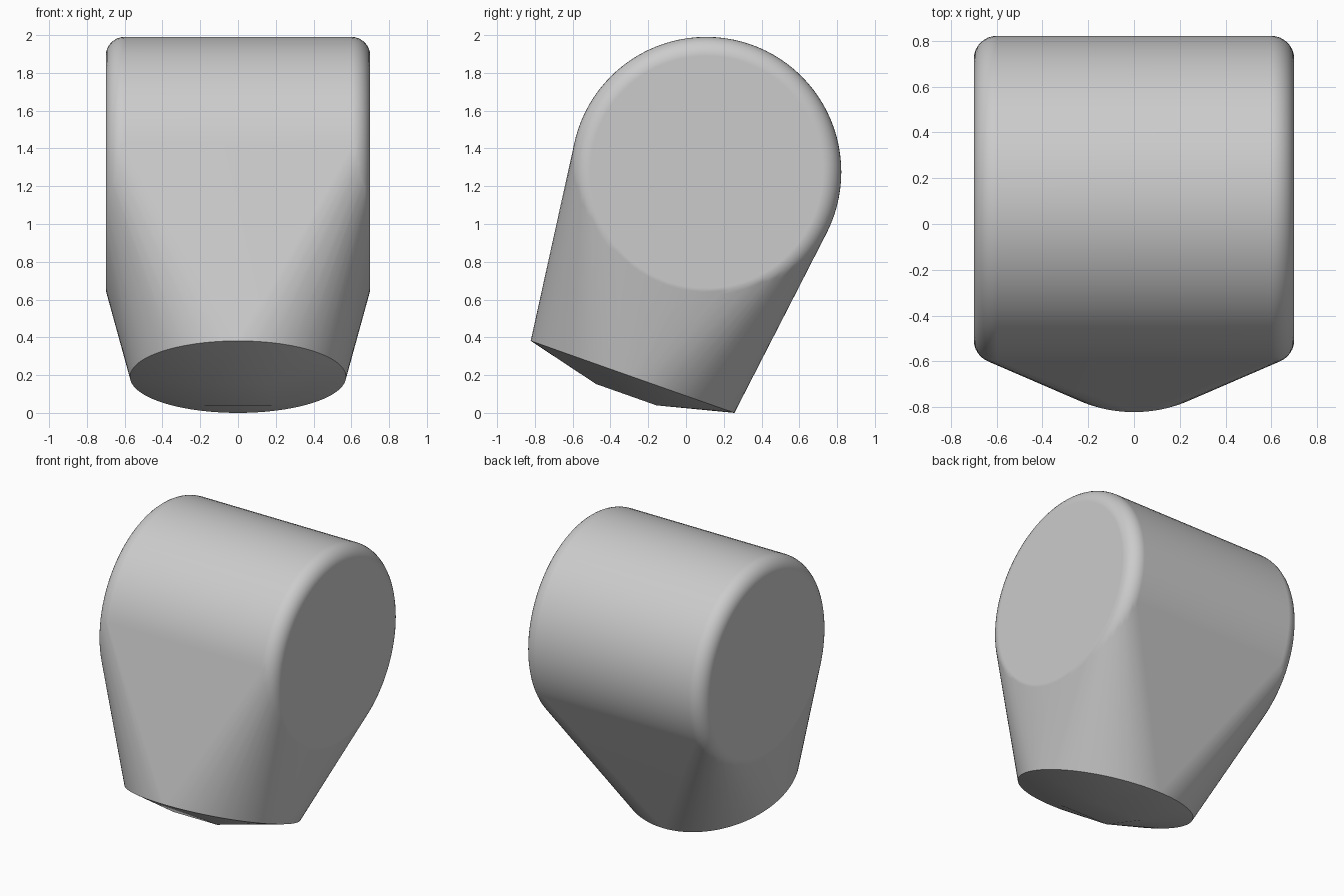
import bpy, bmesh
from math import sin, cos, pi, radians, atan2
from mathutils import Vector, Matrix

cube = bpy.data.objects.get("Cube")
if cube:
    bpy.data.objects.remove(cube, do_unlink=True)

grey = bpy.data.materials.new("grey")
grey.use_nodes = True
colour = (0.6, 0.6, 0.6, 1)
grey.diffuse_color = colour
grey.node_tree.nodes["Principled BSDF"].inputs["Base Color"].default_value = colour

HALF_WIDTH, RADIUS, FILLET = 0.70, 0.715, 0.10
DRUM_CENTRE = Vector((0, 0.107, 1.285))
BASE_RADIUS = 0.572
BASE_CENTRE = Vector((0, -0.283, 0.2))
BASE_TILT = atan2(-0.38, 1.075)

bm = bmesh.new()

# Rounded drum lying across the top
for side in (-1, 1):
    for step in range(9):
        a = step / 8 * pi / 2
        x = side * (HALF_WIDTH - FILLET + FILLET * sin(a))
        r = RADIUS - FILLET + FILLET * cos(a)
        for i in range(96):
            t = 2 * pi * i / 96
            bm.verts.new(DRUM_CENTRE + Vector((x, r * cos(t), r * sin(t))))

# Tilted round base with a small square boss beneath it
tilt = Matrix.Translation(BASE_CENTRE) @ Matrix.Rotation(BASE_TILT, 4, 'X')
for i in range(96):
    t = 2 * pi * i / 96
    bm.verts.new(tilt @ Vector((BASE_RADIUS * cos(t), BASE_RADIUS * sin(t), 0)))
for x in (-0.17, 0.17):
    for y in (-0.17, 0.17):
        bm.verts.new(tilt @ Vector((x, y, -0.1)))

# Stretch one skin around everything
bmesh.ops.convex_hull(bm, input=bm.verts[:])
bmesh.ops.delete(bm, geom=[v for v in bm.verts if not v.link_faces], context='VERTS')
bmesh.ops.dissolve_limit(bm, angle_limit=radians(0.3), verts=bm.verts[:], edges=bm.edges[:])
bmesh.ops.recalc_face_normals(bm, faces=bm.faces[:])

# Rest on the ground and centre front to back
low = min(v.co.z for v in bm.verts)
ys = [v.co.y for v in bm.verts]
bmesh.ops.translate(bm, verts=bm.verts[:], vec=(0, -(min(ys) + max(ys)) / 2, -low))

mesh = bpy.data.meshes.new("knob_body")
bm.to_mesh(mesh)
bm.free()
mesh.materials.append(grey)
body = bpy.data.objects.new("knob_body", mesh)
bpy.context.collection.objects.link(body)

bpy.ops.object.select_all(action='DESELECT')
body.select_set(True)
bpy.context.view_layer.objects.active = body
bpy.ops.object.shade_smooth_by_angle(angle=radians(30))
weighted = body.modifiers.new("weighted_normals", 'WEIGHTED_NORMAL')
weighted.keep_sharp = True
